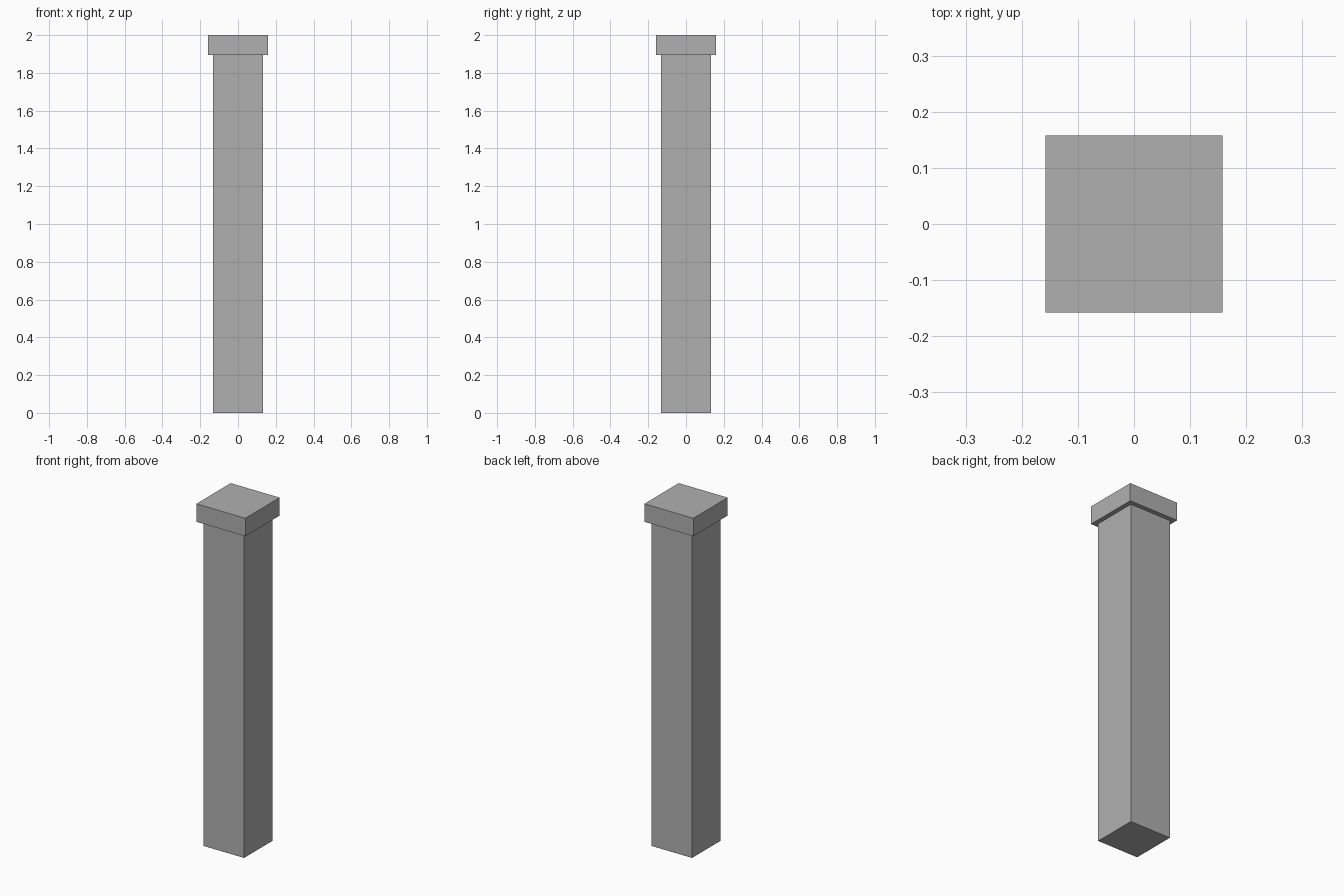
import bpy
import bmesh
from mathutils import Matrix

if "Cube" in bpy.data.objects:
    bpy.data.objects.remove(bpy.data.objects["Cube"])

# Dark grey shared by both parts
grey = bpy.data.materials.new("dark_grey")
grey.diffuse_color = (0.435, 0.435, 0.435, 1)
grey.use_nodes = True
grey.node_tree.nodes["Principled BSDF"].inputs["Base Color"].default_value = grey.diffuse_color


def box(name, width, z0, z1):
    """Square block centred on the z axis, spanning z0 to z1."""
    bm = bmesh.new()
    bmesh.ops.create_cube(
        bm, size=1,
        matrix=Matrix.Translation((0, 0, (z0 + z1) / 2))
        @ Matrix.Diagonal((width, width, z1 - z0, 1)))
    mesh = bpy.data.meshes.new(name)
    bm.to_mesh(mesh)
    bm.free()
    mesh.materials.append(grey)
    obj = bpy.data.objects.new(name, mesh)
    bpy.context.collection.objects.link(obj)
    return obj


CAP_BOTTOM = 1.895

# Square post and the wider cap resting on it
box("post_shaft", 0.263, 0.0, CAP_BOTTOM)
box("post_cap", 0.316, CAP_BOTTOM, 2.0)
